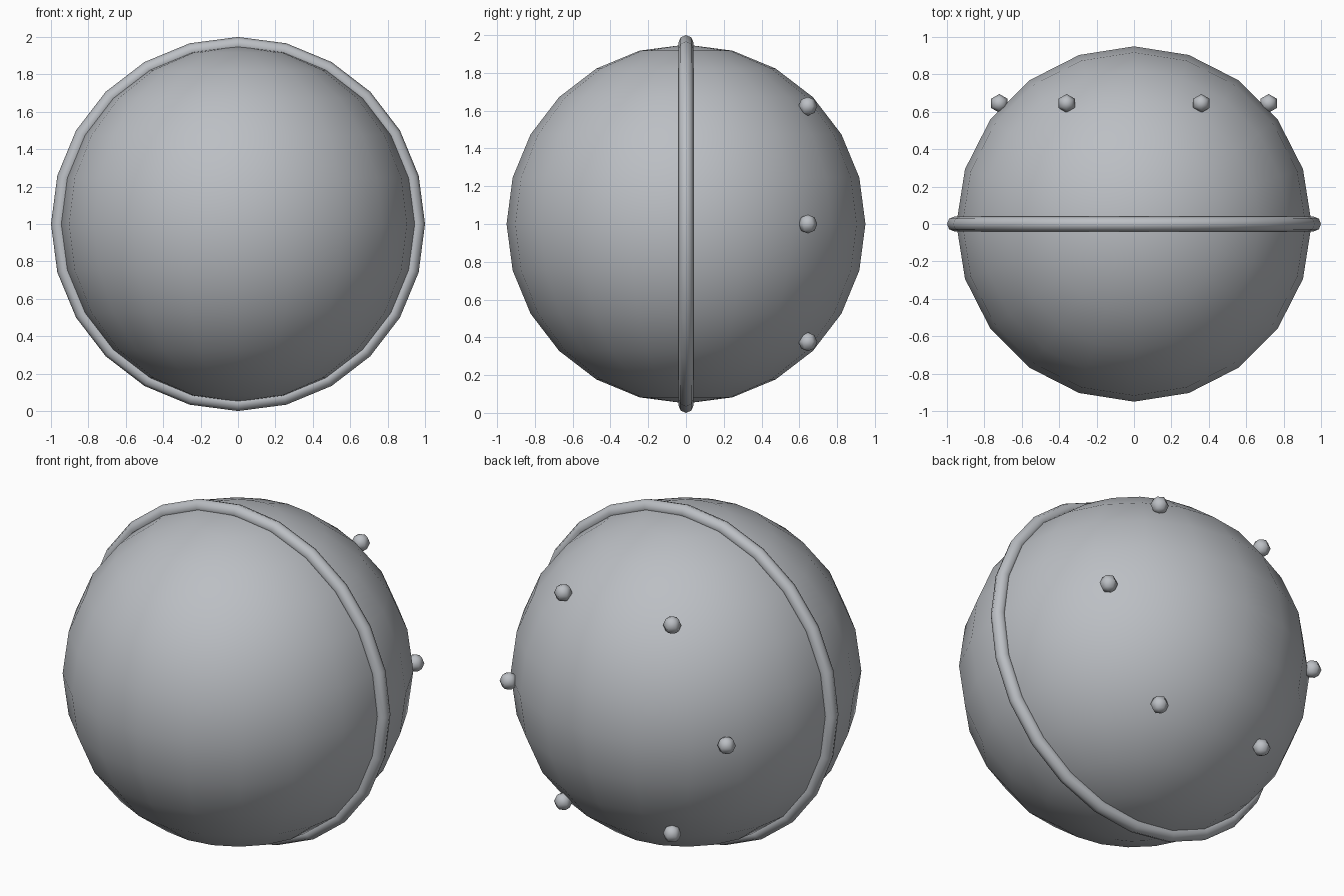
import bpy
import math

cube = bpy.data.objects.get("Cube")
if cube:
    bpy.data.objects.remove(cube, do_unlink=True)

GREY = (0.5, 0.52, 0.55, 1)
metal = bpy.data.materials.new("grey_metal")
metal.use_nodes = True
metal.diffuse_color = GREY
metal.node_tree.nodes["Principled BSDF"].inputs["Base Color"].default_value = GREY

CENTRE = 1.0


def finish(name):
    """Name, colour and smooth the part just added."""
    part = bpy.context.object
    part.name = name
    part.data.materials.append(metal)
    bpy.ops.object.shade_smooth()


# Round body
bpy.ops.mesh.primitive_uv_sphere_add(segments=20, ring_count=12, radius=0.95,
                                     location=(0, 0, CENTRE))
finish("body")

# Upright band around the middle
bpy.ops.mesh.primitive_torus_add(major_segments=24, minor_segments=8,
                                 major_radius=0.96, minor_radius=0.04,
                                 location=(0, 0, CENTRE),
                                 rotation=(math.pi / 2, 0, 0))
finish("middle_band")

# Circle of rivets on the back half
for i in range(6):
    a = i * math.pi / 3
    bpy.ops.mesh.primitive_uv_sphere_add(
        segments=6, ring_count=4, radius=0.05,
        location=(0.72 * math.cos(a), 0.645, CENTRE + 0.72 * math.sin(a)))
    finish(f"rivet_{i + 1}")
